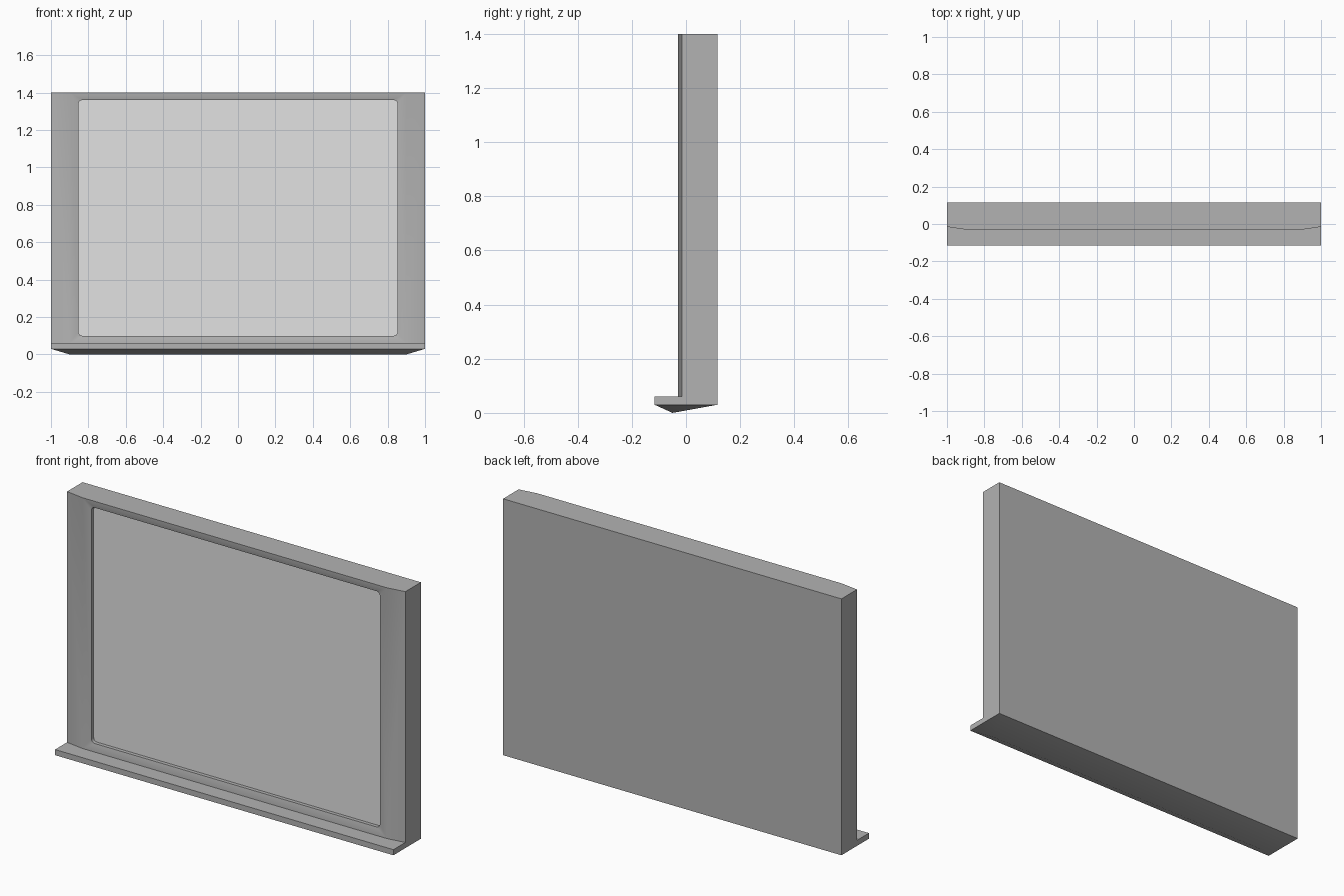
import bpy, bmesh, math

if "Cube" in bpy.data.objects:
    bpy.data.objects.remove(bpy.data.objects["Cube"])

W, B = 1.0, 0.9                 # half width, x where the front curves back
Y_BACK, Y_FRONT, Y_EDGE, Y_LEDGE = 0.116, -0.03, -0.015, -0.116
Y_RIM, Y_SCREEN = -0.02, 0.0    # inner lip and recessed panel
Z_LOW, Z_LEDGE, Z_TOP = 0.03, 0.06, 1.4


def material(name, v):
    m = bpy.data.materials.new(name)
    m.diffuse_color = (v, v, v, 1)
    m.use_nodes = True
    m.node_tree.nodes["Principled BSDF"].inputs["Base Color"].default_value = m.diffuse_color
    return m


def make_object(name, bm, mat):
    me = bpy.data.meshes.new(name)
    bm.to_mesh(me)
    bm.free()
    ob = bpy.data.objects.new(name, me)
    bpy.context.collection.objects.link(ob)
    me.materials.append(mat)
    return ob


def face(bm, pts):
    return bm.faces.new([bm.verts.new(p) for p in pts])


def rounded_corners(y, hx=0.853, z0=0.10, z1=1.36, r=0.02, n=4):
    """Four lists of points, one per rounded corner, going round the opening."""
    out = []
    for k, (sx, z) in enumerate([(1, z1 - r), (-1, z1 - r), (-1, z0 + r), (1, z0 + r)]):
        angles = [(k + i / n) * math.pi / 2 for i in range(n + 1)]
        out.append([(sx * (hx - r) + r * math.cos(a), y, z + r * math.sin(a)) for a in angles])
    return out


light = material("light grey panel", 0.76)
grey = material("mid grey frame", 0.45)

# frame: front ring, sloping in to the rounded opening
bm = bmesh.new()
rim = rounded_corners(Y_RIM)
outer = [(B, Y_FRONT, Z_TOP), (-B, Y_FRONT, Z_TOP), (-B, Y_FRONT, Z_LEDGE), (B, Y_FRONT, Z_LEDGE)]
for k in range(4):
    for a, b in zip(rim[k], rim[k][1:]):
        face(bm, [outer[k], a, b])
    j = (k + 1) % 4
    face(bm, [outer[k], rim[k][-1], rim[j][0], outer[j]])

# recess walls and floor
lip = sum(rim, [])
floor_pts = sum(rounded_corners(Y_SCREEN), [])
for i in range(len(lip)):
    j = (i + 1) % len(lip)
    face(bm, [lip[i], lip[j], floor_pts[j], floor_pts[i]])
floor_face = face(bm, floor_pts)

# side strips, L-shaped ends and hipped ends of the underside
R = (B, -0.05, 0.0)
L = (-B, -0.05, 0.0)
for s in (-1, 1):
    face(bm, [(s * B, Y_FRONT, Z_LEDGE), (s * W, Y_EDGE, Z_LEDGE),
              (s * W, Y_EDGE, Z_TOP), (s * B, Y_FRONT, Z_TOP)])
    face(bm, [(s * W, y, z) for y, z in [
        (Y_LEDGE, Z_LOW), (Y_LEDGE, Z_LEDGE), (Y_EDGE, Z_LEDGE),
        (Y_EDGE, Z_TOP), (Y_BACK, Z_TOP), (Y_BACK, Z_LOW)]])
    face(bm, [(s * W, Y_LEDGE, Z_LOW), (s * W, Y_BACK, Z_LOW), (s * B, -0.05, 0.0)])

# top of frame and top of ledge
for y, z in ((Y_BACK, Z_TOP), (Y_LEDGE, Z_LEDGE)):
    face(bm, [(-W, y, z), (W, y, z), (W, Y_EDGE, z), (B, Y_FRONT, z),
              (-B, Y_FRONT, z), (-W, Y_EDGE, z)])

# back, ledge front and the two long slopes underneath
for y, z in ((Y_BACK, Z_TOP), (Y_LEDGE, Z_LEDGE)):
    face(bm, [(-W, y, Z_LOW), (W, y, Z_LOW), (W, y, z), (-W, y, z)])
    face(bm, [(-W, y, Z_LOW), (W, y, Z_LOW), R, L])

bmesh.ops.remove_doubles(bm, verts=bm.verts[:], dist=1e-5)
bmesh.ops.recalc_face_normals(bm, faces=bm.faces[:])
bmesh.ops.delete(bm, geom=[floor_face], context='FACES_ONLY')
frame = make_object("frame_with_ledge", bm, grey)

frame.select_set(True)
bpy.context.view_layer.objects.active = frame
bpy.ops.object.shade_smooth_by_angle(angle=math.radians(30))

# recessed panel
bm = bmesh.new()
face(bm, floor_pts[::-1])
bm.normal_update()
if bm.faces[:][0].normal.y > 0:
    bmesh.ops.reverse_faces(bm, faces=bm.faces[:])
make_object("panel", bm, light)
